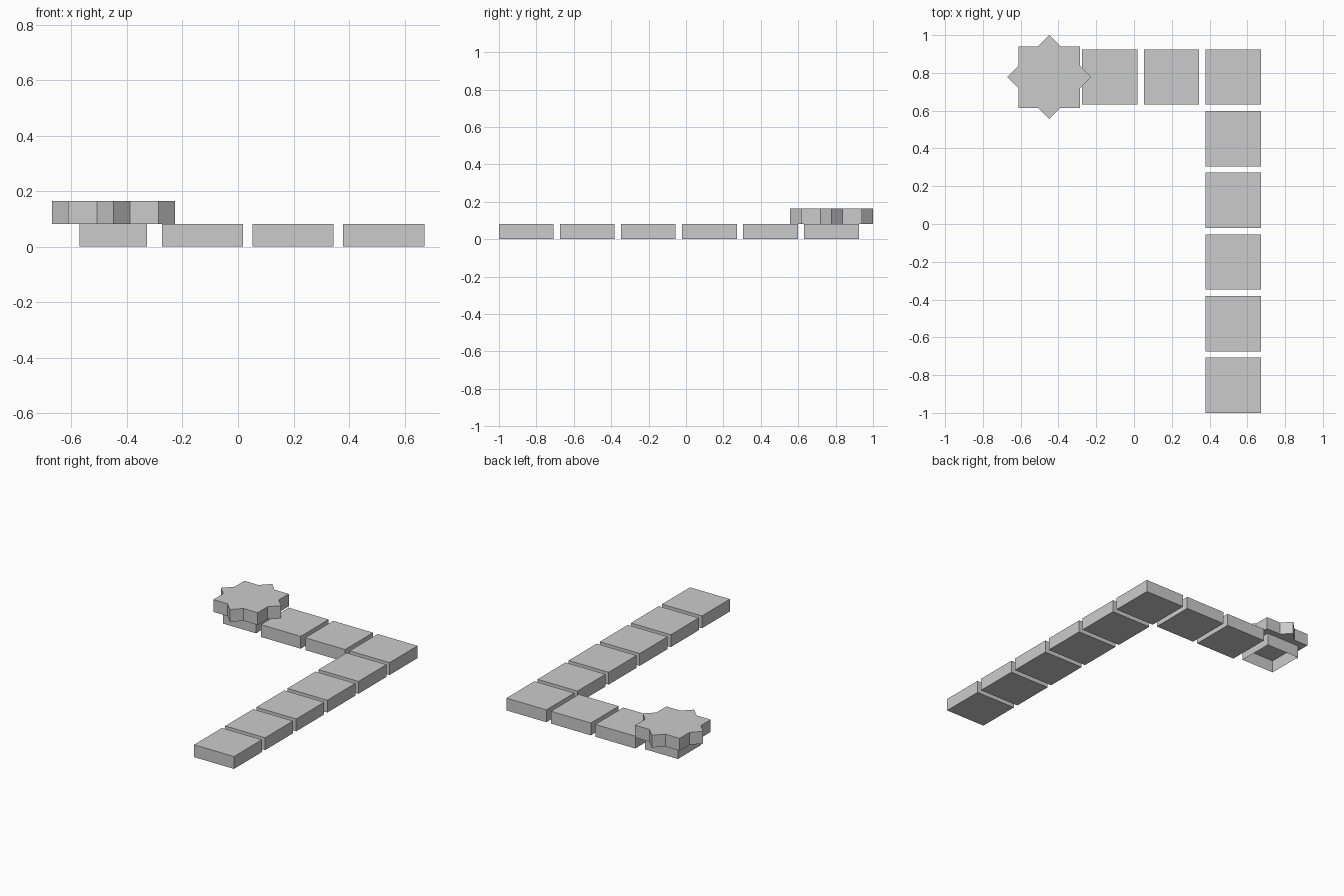
import bpy, bmesh
from math import cos, sin, pi

if "Cube" in bpy.data.objects:
    bpy.data.objects.remove(bpy.data.objects["Cube"])

H = 0.082       # slab thickness
TILE = 0.293    # slab side
STEP = 0.3265   # slab spacing
X0, Y0 = 0.525, 0.778   # corner slab centre
STAR_X = -0.449


def prism(name, outline, center, z, caps=True):
    """Extrude a 2D outline upward by H, optionally with no end caps."""
    bm = bmesh.new()
    low = [bm.verts.new((x, y, 0)) for x, y in outline]
    high = [bm.verts.new((x, y, H)) for x, y in outline]
    n = len(outline)
    for i in range(n):
        j = (i + 1) % n
        bm.faces.new((low[i], low[j], high[j], high[i]))
    if caps:
        bm.faces.new(low[::-1])
        bm.faces.new(high)
    mesh = bpy.data.meshes.new(name)
    bm.to_mesh(mesh)
    bm.free()
    obj = bpy.data.objects.new(name, mesh)
    obj.location = (*center, z)
    bpy.context.collection.objects.link(obj)
    return obj


def square(side):
    s = side / 2
    return [(-s, -s), (s, -s), (s, s), (-s, s)]


# Path slabs: long leg toward the front, short leg toward the left
for i in range(6):
    prism(f"long_leg_slab_{i + 1}", square(TILE), (X0, Y0 - i * STEP), 0)
for i in range(1, 3):
    prism(f"short_leg_slab_{i}", square(TILE), (X0 - i * STEP, Y0), 0)

# Open-bottomed square pedestal under the star
prism("star_pedestal", square(0.243), (STAR_X, Y0), 0, caps=False)

# Eight-pointed star: one quarter of the outline turned four times
quarter = [(0.222, 0), (0.163, 0.059), (0.163, 0.163), (0.059, 0.163)]
star = []
for k in range(4):
    c, s = cos(k * pi / 2), sin(k * pi / 2)
    star += [(x * c - y * s, x * s + y * c) for x, y in quarter]
prism("star_slab", star, (STAR_X, Y0), H)
